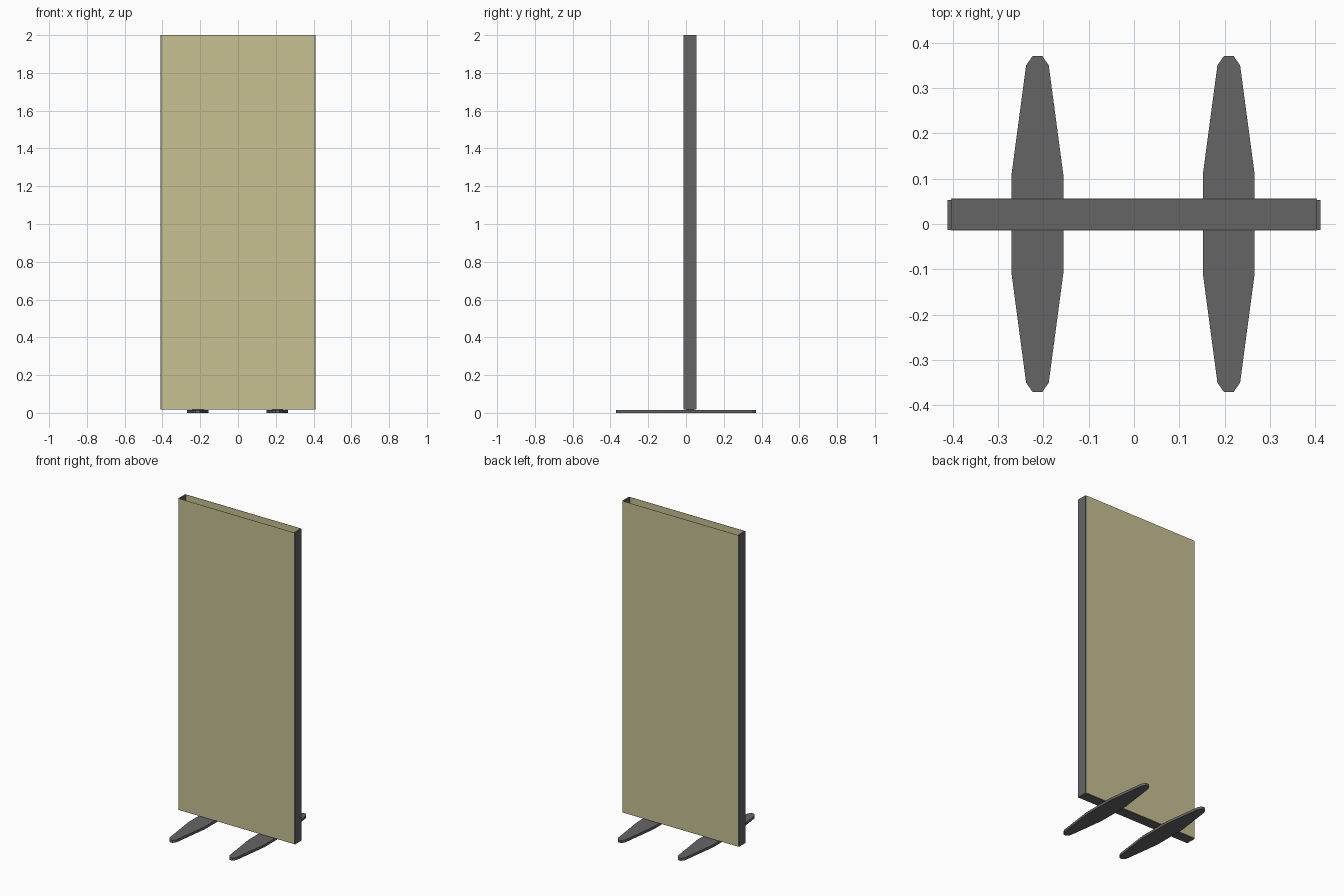
import bpy, bmesh

if "Cube" in bpy.data.objects:
    bpy.data.objects.remove(bpy.data.objects["Cube"])


def material(name, colour):
    m = bpy.data.materials.new(name)
    m.diffuse_color = colour
    m.use_nodes = True
    m.node_tree.nodes["Principled BSDF"].inputs["Base Color"].default_value = m.diffuse_color
    return m


tan = material("tan_fabric", (0.57, 0.53, 0.29, 1))
grey = material("dark_grey", (0.13, 0.13, 0.13, 1))


def prism(name, outline, z0, z1, mat):
    """Extrude a flat outline in x/y from z0 up to z1."""
    bm = bmesh.new()
    face = bm.faces.new([bm.verts.new((x, y, z0)) for x, y in outline])
    geom = bmesh.ops.extrude_face_region(bm, geom=[face])["geom"]
    verts = [v for v in geom if isinstance(v, bmesh.types.BMVert)]
    bmesh.ops.translate(bm, verts=verts, vec=(0, 0, z1 - z0))
    bmesh.ops.recalc_face_normals(bm, faces=bm.faces[:])
    mesh = bpy.data.meshes.new(name)
    bm.to_mesh(mesh)
    bm.free()
    mesh.materials.append(mat)
    ob = bpy.data.objects.new(name, mesh)
    bpy.context.collection.objects.link(ob)
    return ob


def box(name, x0, x1, y0, y1, z0, z1, mat):
    return prism(name, [(x0, y0), (x1, y0), (x1, y1), (x0, y1)], z0, z1, mat)


BOTTOM, TOP = 0.018, 2.0
FRONT, BACK = -0.013, 0.055

# Two thin facing sheets, leaving the screen hollow and open at the top
box("front_panel", -0.404, 0.404, FRONT - 0.001, FRONT + 0.001, BOTTOM + 0.003, TOP, tan)
box("back_panel", -0.404, 0.404, BACK - 0.001, BACK + 0.001, BOTTOM + 0.003, TOP, tan)

# Bottom rail closing the hollow from below
box("bottom_rail", -0.403, 0.403, FRONT + 0.001, BACK - 0.001, BOTTOM, BOTTOM + 0.004, grey)

# Tapered foot, mirrored from one quarter outline (half width, y)
quarter = [(0.057, 0.11), (0.025, 0.35), (0.011, 0.37)]
half = [(x, -y) for x, y in reversed(quarter)] + quarter
outline = half + [(-x, y) for x, y in reversed(half)]

for side, s in (("left", -1), ("right", 1)):
    # Edge post and the small corner plate at its base
    xs = sorted((s * 0.402, s * 0.411))
    box(side + "_post", *xs, FRONT, BACK - 0.002, BOTTOM, TOP, grey)
    xs = sorted((s * 0.34, s * 0.402))
    box(side + "_corner_plate", *xs, FRONT + 0.001, BACK - 0.001, BOTTOM + 0.004, BOTTOM + 0.006, grey)
    foot = prism(side + "_foot", outline, 0, 0.016, grey)
    foot.location.x = -0.213 if s < 0 else 0.209

# Short pads joining the feet to the rail
for side, x in (("left", -0.213), ("right", 0.209)):
    box(side + "_foot_pad", x - 0.03, x + 0.03, 0, 0.042, 0.015, BOTTOM + 0.001, grey)
